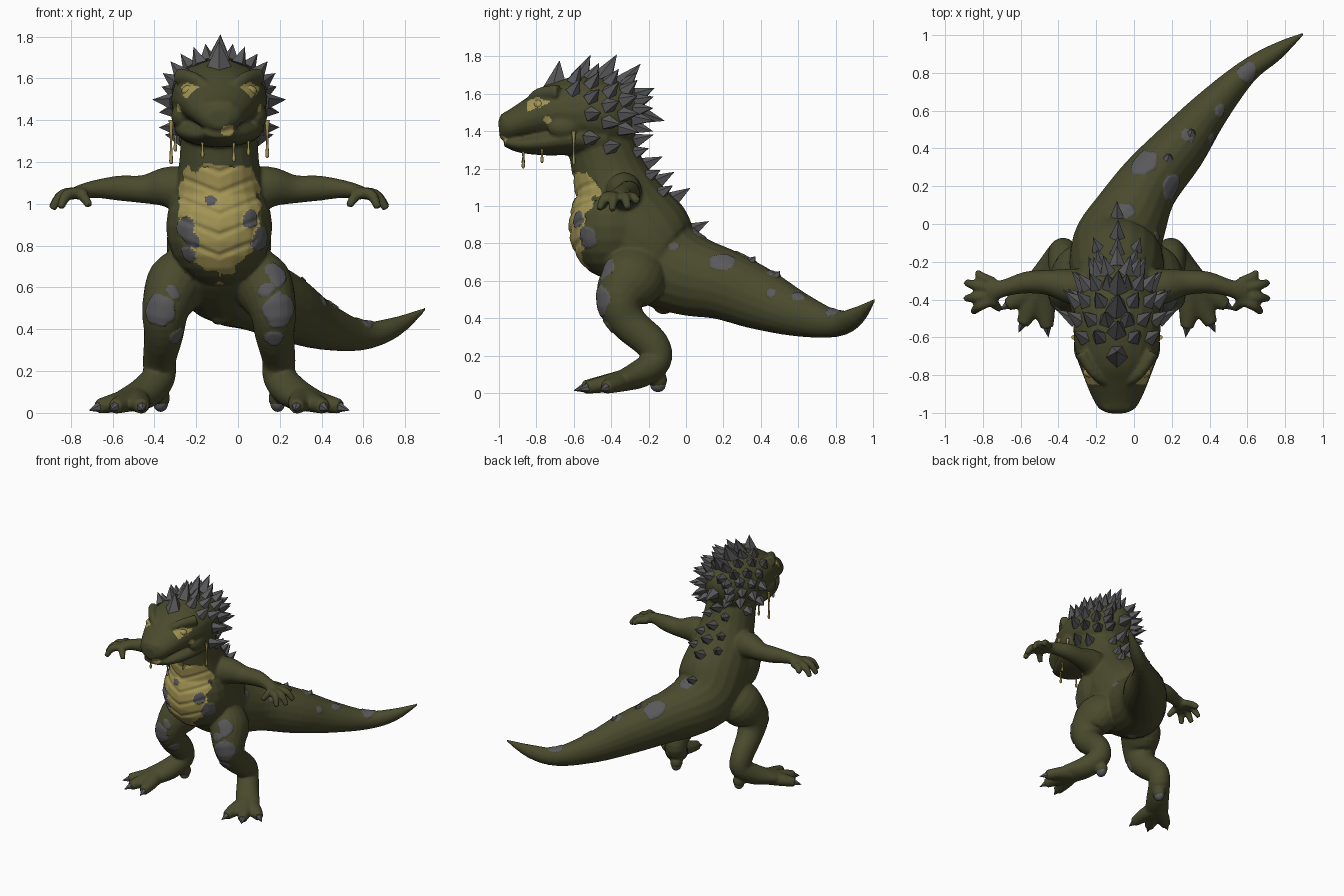
import bpy
import bmesh
import math
from mathutils import Matrix, Vector, noise
from mathutils.bvhtree import BVHTree

default = bpy.data.objects.get("Cube")
if default:
    bpy.data.objects.remove(default)

MID = -.09  # plane of symmetry of the body
X, Y, Z = Vector((1, 0, 0)), Vector((0, 1, 0)), Vector((0, 0, 1))


def material(name, color):
    mat = bpy.data.materials.new(name)
    mat.use_nodes = True
    mat.diffuse_color = (*color, 1)
    mat.node_tree.nodes["Principled BSDF"].inputs["Base Color"].default_value = (*color, 1)
    return mat


olive = material("olive skin", (.067, .069, .026))
horn = material("grey horn", (.1, .1, .105))
yellow = material("dull yellow", (.37, .3, .09))


def make_object(name, bm, *materials):
    bmesh.ops.recalc_face_normals(bm, faces=bm.faces)
    mesh = bpy.data.meshes.new(name)
    bm.to_mesh(mesh)
    bm.free()
    obj = bpy.data.objects.new(name, mesh)
    bpy.context.collection.objects.link(obj)
    for mat in materials:
        mesh.materials.append(mat)
    return obj


def smooth_path(points, steps=4):
    """Catmull-Rom interpolation of stations (x, y, z, width, height)."""
    pts = [Vector(p) for p in points]
    pts = [pts[0]] + pts + [pts[-1]]
    result = []
    for a, b, c, d in zip(pts, pts[1:], pts[2:], pts[3:]):
        for i in range(steps):
            t = i / steps
            result.append(b + (c - a) * (t / 2)
                          + (a * 2 - b * 5 + c * 4 - d) * (t * t / 2)
                          + (b * 3 - a - c * 3 + d) * (t ** 3 / 2))
    return result + [pts[-1]]


def tube(bm, points, ref=X, segments=20):
    """Closed loft of elliptical rings; widths run along the ref axis."""
    path = smooth_path(points)
    rings = []
    for i, p in enumerate(path):
        before, after = path[max(i - 1, 0)], path[min(i + 1, len(path) - 1)]
        along = (Vector(after[:3]) - Vector(before[:3])).normalized()
        side = (ref - along * ref.dot(along)).normalized()
        up = along.cross(side)
        ring = []
        for k in range(segments):
            a = math.tau * k / segments
            ring.append(bm.verts.new(Vector(p[:3]) + side * (p[3] * math.cos(a))
                                     + up * (p[4] * math.sin(a))))
        rings.append(ring)
    for r, s in zip(rings, rings[1:]):
        for k in range(segments):
            n = (k + 1) % segments
            bm.faces.new((r[k], r[n], s[n], s[k]))
    bm.faces.new(rings[0])
    bm.faces.new(rings[-1])


def ball(bm, center, radii):
    matrix = Matrix.Translation(center) @ Matrix.Diagonal((*radii, 1))
    bmesh.ops.create_uvsphere(bm, u_segments=20, v_segments=12, radius=1, matrix=matrix)


def cone(bm, base, axis, radius, length, sides=5):
    axis = axis.normalized()
    matrix = (Matrix.Translation(base + axis * length * .4)
              @ axis.to_track_quat("Z", "Y").to_matrix().to_4x4())
    bmesh.ops.create_cone(bm, cap_ends=True, segments=sides, radius1=radius,
                          radius2=0, depth=length, matrix=matrix)


# Neck, torso and tail as one sweep, then the belly
skin = bmesh.new()
tube(skin, [(MID, -.5, 1.42, .18, .16), (MID, -.45, 1.3, .185, .18),
            (MID, -.41, 1.17, .195, .2), (MID, -.34, .99, .23, .25),
            (MID, -.24, .83, .25, .28), (MID, -.12, .7, .24, .25),
            (-.03, .02, .63, .21, .22), (.07, .2, .58, .17, .19),
            (.24, .4, .5, .145, .165), (.4, .6, .42, .105, .12),
            (.59, .8, .37, .065, .072), (.75, .91, .41, .045, .05),
            (.9, 1.01, .5, .006, .006)])
ball(skin, (MID, -.395, .89), (.255, .235, .28))
ball(skin, (MID, -.12, .48), (.05, .06, .06))

# Cranium with snout, and lower jaw
tube(skin, [(MID, -1, 1.41, .05, .045), (MID, -.97, 1.415, .1, .075),
            (MID, -.9, 1.44, .14, .09), (MID, -.8, 1.475, .18, .12),
            (MID, -.7, 1.5, .215, .16), (MID, -.58, 1.5, .23, .195),
            (MID, -.42, 1.48, .22, .2), (MID, -.3, 1.45, .15, .17),
            (MID, -.25, 1.43, .06, .08)])
tube(skin, [(MID, -.97, 1.345, .07, .025), (MID, -.89, 1.33, .12, .045),
            (MID, -.76, 1.34, .18, .07), (MID, -.62, 1.36, .215, .09),
            (MID, -.42, 1.36, .19, .1)])

# Mirrored limbs and face details
claws, eyes = bmesh.new(), bmesh.new()
for s in (1, -1):
    def at(x, *rest):
        return (MID + s * x, *rest)

    # Leg and foot
    tube(skin, [at(.12, -.2, .76, .07, .11), at(.2, -.27, .63, .14, .17),
                at(.255, -.35, .5, .115, .13), at(.265, -.31, .38, .095, .1),
                at(.285, -.18, .26, .08, .09), at(.29, -.16, .17, .08, .08),
                at(.35, -.25, .1, .085, .075), at(.43, -.36, .06, .09, .052)])
    for x, y in ((.37, -.55), (.5, -.53), (.58, -.43)):
        tip = Vector(at(x, y, .03))
        root = Vector(at(.4, -.32, .07))
        tube(skin, [(*root, .06, .06), (*root.lerp(tip, .6), .045, .055), (*tip, .035, .033)], Z)
        cone(claws, tip - Z * .004, tip - root - Z * .02, .026, .06, 6)
    ball(skin, at(.28, -.15, .07), (.045, .05, .05))
    ball(claws, at(.28, -.15, .045), (.035, .042, .04))

    # Arm and hand
    tube(skin, [at(.13, -.34, 1.05, .1, .12), at(.24, -.33, 1.08, .095, .1),
                at(.36, -.31, 1.07, .068, .068), at(.48, -.31, 1.075, .058, .06),
                at(.6, -.34, 1.07, .045, .042), at(.68, -.36, 1.05, .065, .035)], Y)
    for y, x, tip_y, z in ((-.31, .74, -.255, 1.02), (-.34, .8, -.31, .985),
                           (-.38, .8, -.395, .975), (-.4, .76, -.465, .98),
                           (-.38, .62, -.45, .99)):
        tube(skin, [at(.65, y, 1.05, .027, .027),
                    at((x + .67) / 2 + .01, (y + tip_y) / 2, 1.045, .027, .027),
                    at(x, tip_y, z, .018, .018)], Z)

    # Brow, nostril, cheek and eyeball
    tube(skin, [at(.04, -.85, 1.54, .022, .022), at(.12, -.79, 1.595, .034, .028),
                at(.19, -.68, 1.61, .04, .035)], Z)
    ball(skin, at(.045, -.95, 1.465), (.04, .045, .033))
    ball(skin, at(.18, -.65, 1.42), (.05, .09, .06))
    ball(eyes, at(.13, -.785, 1.54), (.05, .03, .03))

# Blend the body parts into one skin
body = make_object("body_skin", skin, olive, horn, yellow)
remesh = body.modifiers.new("blend", "REMESH")
remesh.mode = "VOXEL"
remesh.voxel_size = .0095
relax = body.modifiers.new("relax", "SMOOTH")
relax.factor, relax.iterations = .5, 4
graph = bpy.context.evaluated_depsgraph_get()
merged = bpy.data.meshes.new_from_object(body.evaluated_get(graph))
body.modifiers.clear()
body.data = merged
merged.name = "body_skin"
tree = BVHTree.FromPolygons([v.co for v in merged.vertices],
                            [p.vertices[:] for p in merged.polygons])

# Scaly patches on chest, legs and tail: position and radius
PATCHES = [(-.28, -.6, .89, .05), (-.24, -.6, .83, .045), (-.27, -.58, .75, .04),
           (.07, -.6, .93, .04), (.13, -.55, .83, .055), (-.13, -.63, 1.03, .022),
           (.22, -.5, .49, .08), (-.38, -.5, .49, .08), (.2, -.45, .68, .055),
           (.13, -.5, .6, .035), (-.31, -.5, .58, .03), (.17, -.4, .36, .04),
           (-.28, -.4, .36, .04), (.05, .33, .72, .075), (-.05, .1, .9, .05),
           (.21, .19, .72, .06), (.29, .48, .65, .04), (.46, .6, .52, .035),
           (.6, .8, .45, .05), (.4, .46, .52, .025), (.16, -.06, .8, .025)]
spots = [(tree.find_nearest(Vector(p[:3]))[0], p[3]) for p in PATCHES]


def on_belly(p, wobble=0):
    z = p.z + wobble
    width = .195 * max(0, 1 - abs((z - .98) / .3) ** 2.5) ** .5
    return p.y < -.42 and z < 1.18 and abs(p.x - MID) < width + wobble


def region(p):
    wobble = noise.noise(p * 17) * .035
    if any((p - c).length < r + wobble * .6 for c, r in spots):
        return 1
    # Slanted eye surround, spots on the cheek and the lip
    dx, dz = abs(p.x - MID) - .13, p.z - 1.535
    slant = Vector(((dx + dz * .5) / .075, (dz - dx * .5) / .042))
    around_eye = -.85 < p.y < -.7 and slant.length < 1 + wobble * 9
    cheek = Vector((abs(p.x - MID) - .19, p.y + .74, p.z - 1.46)).length < .022
    lip = (p - Vector((-.05, -.97, 1.355))).length < .032
    return 2 if on_belly(p, wobble) or around_eye or cheek or lip else 0


for face in merged.polygons:
    face.material_index = region(face.center)

# Chevron grooves between chest scutes, and raised patches
for vert in merged.vertices:
    p = vert.co.copy()
    if on_belly(p):
        phase = ((p.z - .4 * abs(p.x - MID)) / .1) % 1
        vert.co -= vert.normal * (.009 * max(0, 1 - abs(phase - .5) * 5))
    if region(p) == 1:
        vert.co += vert.normal * .006

# Spikes over the head, neck and back
spikes = bmesh.new()


def spike(point, radius, length, lean=.5):
    base, normal = tree.find_nearest(Vector(point))[:2]
    cone(spikes, base, normal + Vector((0, lean, lean * .2)), radius, length)


head = Vector((MID, -.5, 1.48))
for row, pitch in enumerate((-20, 0, 21, 42, 63)):
    for roll in range(-125, 126, 25):
        a = math.radians(roll + (12 if roll < 0 else -12) * (row % 2))
        b = math.radians(pitch)
        if (row == 0 and abs(roll) > 60) or roll == 0:
            continue
        out = Vector((math.sin(a) * math.cos(b), math.sin(b), math.cos(a) * math.cos(b)))
        spike(head + out * .3, .045, .115 if abs(roll) > 80 else .1)
cone(spikes, Vector((MID, -.69, 1.64)), Vector((0, .1, 1)), .075, .155)
for y, z, size in ((-.56, 1.7, .14), (-.44, 1.7, .16), (-.34, 1.63, .15), (-.27, 1.5, .13),
                   (-.24, 1.36, .12), (-.2, 1.23, .11), (-.16, 1.12, .11), (-.08, 1.02, .11),
                   (.05, .88, .1)):
    spike((MID, y, z), size * .4, size)
    if z < 1.4 and y < -.1:
        for x in (-.1, .1):
            spike((MID + x, y + .03, z - .05), .038, .08)
for x, y, z in ((.18, .35, .7), (.3, .48, .62)):
    spike((x, y, z), .03, .035)

make_object("crest_spikes", spikes, horn)
claw_object = make_object("toe_claws", claws, horn)
eye_object = make_object("eyes", eyes, yellow)

# Drool strands below the mouth
drool = bmesh.new()
for x, y, top, low in ((-.32, -.6, 1.4, 1.19), (.14, -.6, 1.4, 1.22), (-.17, -.87, 1.32, 1.22),
                       (-.02, -.87, 1.32, 1.2), (.05, -.77, 1.33, 1.23), (-.3, -.5, 1.36, 1.25)):
    tube(drool, [(x, y, top, .012, .012), (x, y, (top + low) / 2, .005, .005),
                 (x, y, low + .015, .009, .009), (x, y, low, .004, .004)], X, 8)
drool_object = make_object("drool", drool, yellow)

for obj in (body, claw_object, eye_object, drool_object):
    bpy.ops.object.select_all(action="DESELECT")
    obj.select_set(True)
    bpy.context.view_layer.objects.active = obj
    bpy.ops.object.shade_smooth_by_angle(angle=math.radians(50))
